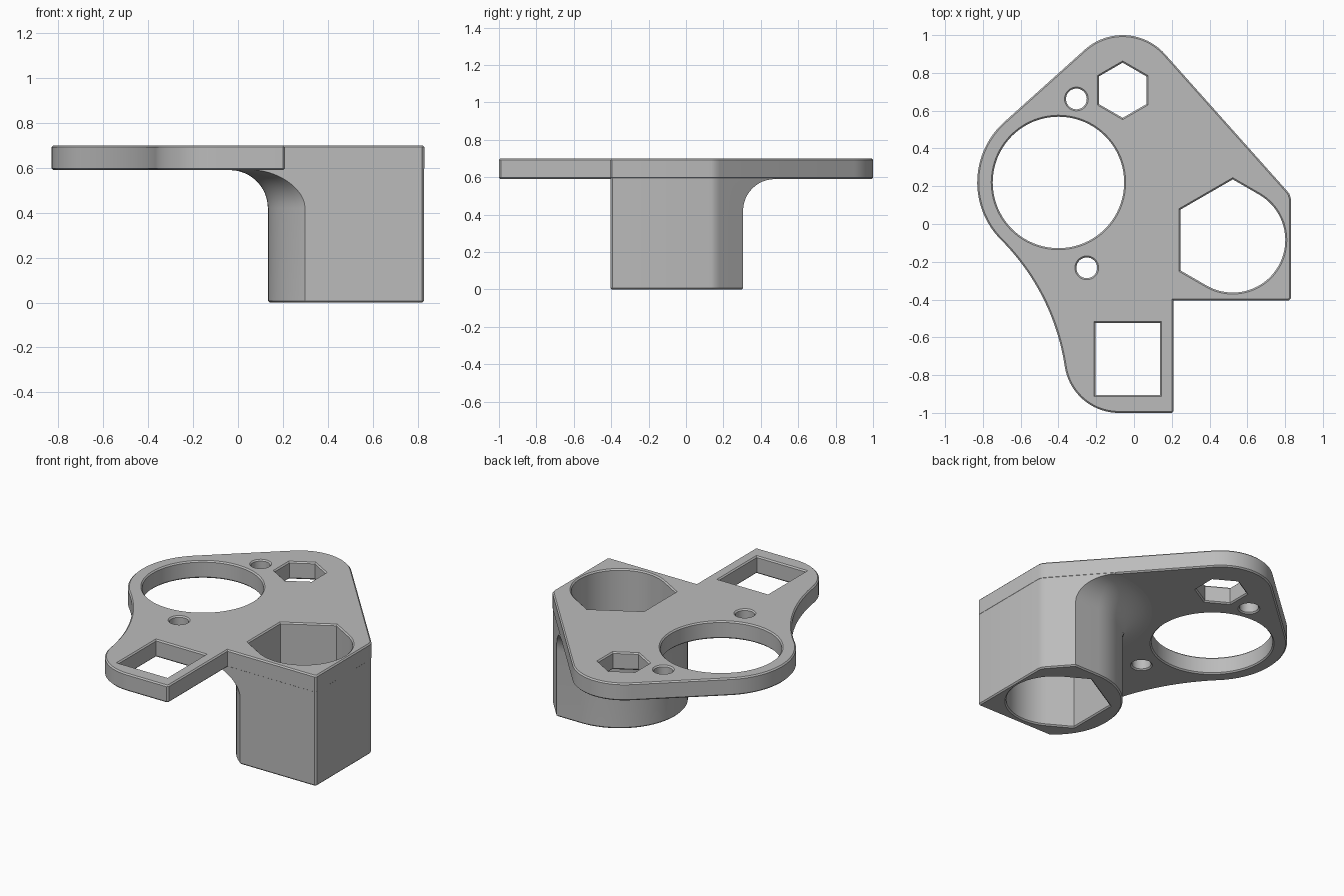
import bpy, bmesh
from math import sin, cos, radians, degrees, asin, acos, atan2, hypot, sqrt, pi

if "Cube" in bpy.data.objects:
    bpy.data.objects.remove(bpy.data.objects["Cube"])

C = 0.008            # edge chamfer
TOP, UNDER = 0.70, 0.59

mat = bpy.data.materials.new("grey plastic")
mat.diffuse_color = (0.5, 0.5, 0.5, 1)
mat.use_nodes = True
mat.node_tree.nodes["Principled BSDF"].inputs["Base Color"].default_value = mat.diffuse_color


def arc(cx, cy, r, a0, a1, n=24):
    """Points on an arc, angles in degrees."""
    return [(cx + r * cos(radians(a0 + (a1 - a0) * i / n)),
             cy + r * sin(radians(a0 + (a1 - a0) * i / n))) for i in range(n + 1)]


def inset(pts, d):
    """Mitred inset of a counter-clockwise loop (negative d grows it)."""
    out = []
    for i, (x, y) in enumerate(pts):
        (ax, ay), (bx, by) = pts[i - 1], pts[(i + 1) % len(pts)]
        l1, l2 = hypot(x - ax, y - ay), hypot(bx - x, by - y)
        n1 = (-(y - ay) / l1, (x - ax) / l1)
        n2 = (-(by - y) / l2, (bx - x) / l2)
        k = d / (1 + n1[0] * n2[0] + n1[1] * n2[1])
        out.append((x + k * (n1[0] + n2[0]), y + k * (n1[1] + n2[1])))
    return out


def loft(name, rings):
    """Closed solid through a stack of (z, loop) rings."""
    bm = bmesh.new()
    rows = [[bm.verts.new((x, y, z)) for x, y in loop] for z, loop in rings]
    n = len(rows[0])
    for a, b in zip(rows, rows[1:]):
        for i in range(n):
            j = (i + 1) % n
            bm.faces.new((a[i], a[j], b[j], b[i]))
    bm.faces.new(rows[0][::-1])
    bm.faces.new(rows[-1])
    bmesh.ops.recalc_face_normals(bm, faces=bm.faces[:])
    mesh = bpy.data.meshes.new(name)
    bm.to_mesh(mesh)
    bm.free()
    mesh.materials.append(mat)
    obj = bpy.data.objects.new(name, mesh)
    bpy.context.collection.objects.link(obj)
    return obj


def hole_cutter(name, pts, bottom):
    """Prism flared at both ends so it cuts chamfered rims."""
    wide = inset(pts, -(C + 0.02))
    obj = loft(name, [(bottom - 0.02, wide), (bottom + C, pts),
                      (TOP - C, pts), (TOP + 0.02, wide)])
    obj.hide_render = True
    return obj


def cut(obj, cutters):
    for c in cutters:
        m = obj.modifiers.new(c.name, 'BOOLEAN')
        m.operation, m.solver, m.object = 'DIFFERENCE', 'EXACT', c
    dg = bpy.context.evaluated_depsgraph_get()
    mesh = bpy.data.meshes.new_from_object(obj.evaluated_get(dg))
    obj.modifiers.clear()
    obj.data = mesh


# Plate outline: three rounded lobes joined by tangents and a concave sweep
apex, ra = (-0.06, 0.70), 0.30
ring, rr = (-0.40, 0.22), 0.43
foot, rf = (-0.08, -0.71), 0.29
R = 1.2
slope = (0.746, 0.666)
slope_off = slope[0] * apex[0] + slope[1] * apex[1] + ra

dx, dy = apex[0] - ring[0], apex[1] - ring[1]
a_tan = degrees(atan2(dy, dx) + acos((rr - ra) / hypot(dx, dy)))
dx, dy = foot[0] - ring[0], foot[1] - ring[1]
dist = hypot(dx, dy)
along = ((rr + R) ** 2 - (rf + R) ** 2 + dist ** 2) / (2 * dist)
side = sqrt((rr + R) ** 2 - along ** 2)
sx = ring[0] + (dx * along + dy * side) / dist
sy = ring[1] + (dy * along - dx * side) / dist
a_ring = degrees(atan2(ring[1] - sy, ring[0] - sx))
a_foot = degrees(atan2(foot[1] - sy, foot[0] - sx))

outline = [(0.20, -1), (0.21, -0.99), (0.21, -0.405), (0.82, -0.405), (0.83, -0.395),
           (0.83, 0.135), (0.823, 0.159), (0.806, 0.18)]
outline += arc(*apex, ra, degrees(atan2(slope[1], slope[0])), a_tan)
outline += arc(*ring, rr, a_tan, 180 + a_ring, 32)
outline += arc(sx, sy, R, a_ring, a_foot)[1:-1]
outline += arc(*foot, rf, 180 + a_foot, 270)

small = inset(outline, C)
plate = loft("mounting_plate", [(UNDER, small), (UNDER + C, outline),
                                (TOP - C, outline), (TOP, small)])

# Holder block: rounded sleeve under the plate with a flared fillet
hx, hy = 0.523, -0.085
FIL = 0.17


def footprint(d):
    r, back = 0.39 + d, hy + 0.39 + d
    pts = [(0.819, -0.404), (0.829, -0.394), (0.829, 0.134), (0.822, 0.158), (0.805, 0.179),
           ((slope_off - 0.001 - slope[1] * back) / slope[0], back)]
    return pts + arc(hx, hy, r, 90, 180 + degrees(asin((hy + 0.404) / r)), 40)


rings = [(0, inset(footprint(0), C)), (C, footprint(0))]
for i in range(13):
    t = pi / 2 * i / 12
    rings.append((UNDER - FIL + FIL * sin(t), footprint(FIL * (1 - cos(t)))))
rings.append((TOP - 0.015, footprint(FIL)))
block = loft("holder_block", rings)

# Half hexagonal, half round socket through the block
ap = 0.278
cr = ap / cos(pi / 6)
socket = arc(hx, hy, cr, 90, 210, 2) + arc(hx, hy, ap, 240, 420, 40)
socket_cutter = hole_cutter("socket_cutter", socket, 0)

# Openings through the plate only
plate_cutters = [
    hole_cutter("ring_cutter", arc(*ring, 0.348, 0, 360, 80)[:-1], UNDER),
    hole_cutter("hex_cutter", arc(-0.06, 0.708, 0.146, 30, 390, 6)[:-1], UNDER),
    hole_cutter("square_cutter", [(-0.205, -0.905), (0.138, -0.905),
                                  (0.138, -0.525), (-0.205, -0.525)], UNDER)]
for i, (x, y) in enumerate([(-0.305, 0.662), (-0.25, -0.232)]):
    plate_cutters.append(hole_cutter(f"screw_cutter_{i}", arc(x, y, 0.055, 0, 360, 32)[:-1], UNDER))

cut(plate, plate_cutters + [socket_cutter])
cut(block, [socket_cutter])
for c in plate_cutters + [socket_cutter]:
    bpy.data.objects.remove(c)

# Smooth curved walls, crisp edges
for o in (plate, block):
    bpy.ops.object.select_all(action='DESELECT')
    o.select_set(True)
    bpy.context.view_layer.objects.active = o
    bpy.ops.object.shade_smooth_by_angle(angle=radians(30))
